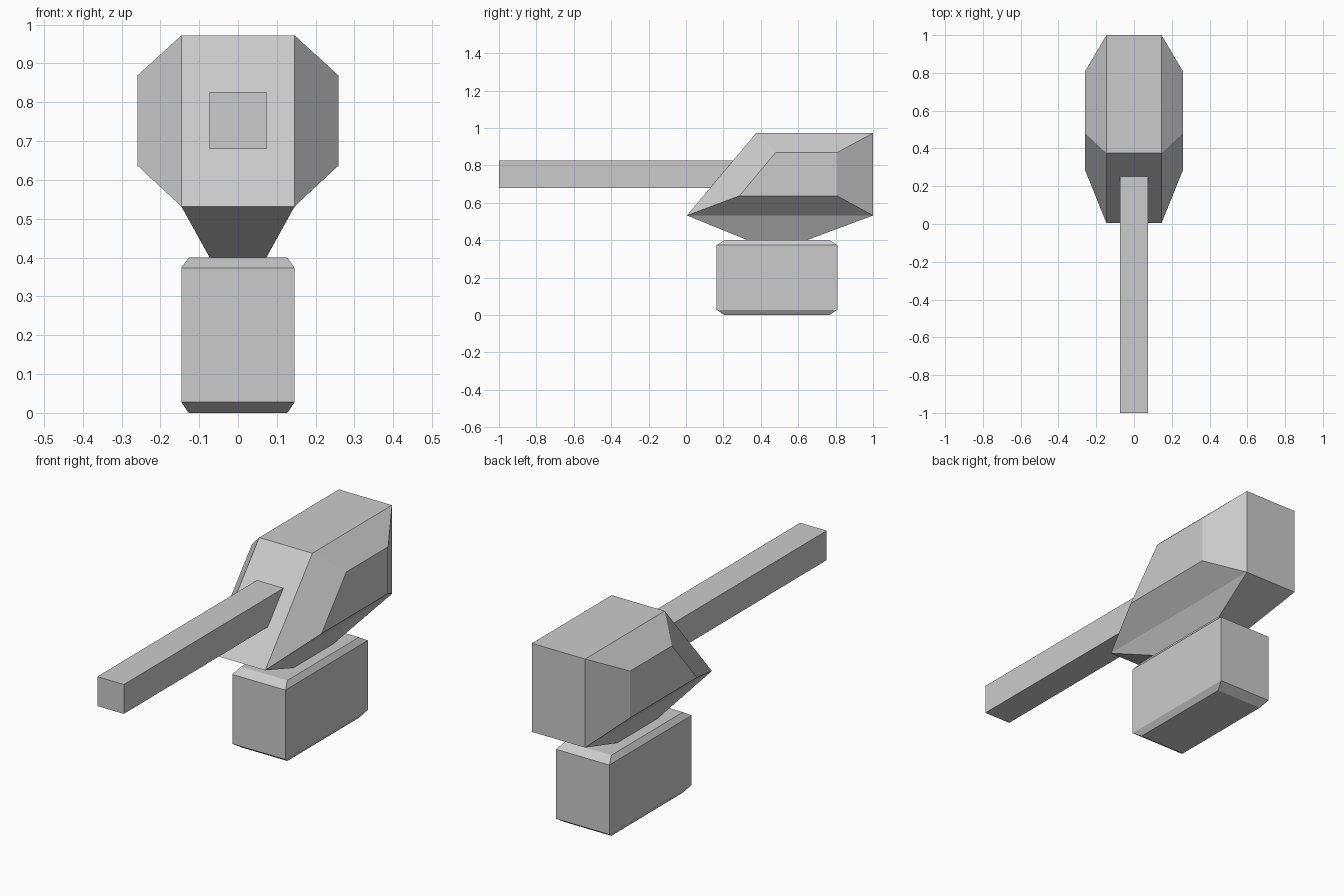
import bpy, bmesh

if "Cube" in bpy.data.objects:
    bpy.data.objects.remove(bpy.data.objects["Cube"])


def loft(name, rings, cap_first=True, cap_last=True):
    """Skin a stack of equal-length point rings into a flat-shaded object."""
    bm = bmesh.new()
    loops = [[bm.verts.new(p) for p in ring] for ring in rings]
    n = len(loops[0])
    for a, b in zip(loops, loops[1:]):
        for i in range(n):
            j = (i + 1) % n
            bm.faces.new((a[i], a[j], b[j], b[i]))
    if cap_first:
        bm.faces.new(loops[0])
    if cap_last:
        bm.faces.new(loops[-1])
    bmesh.ops.recalc_face_normals(bm, faces=bm.faces)
    mesh = bpy.data.meshes.new(name)
    bm.to_mesh(mesh)
    bm.free()
    obj = bpy.data.objects.new(name, mesh)
    bpy.context.collection.objects.link(obj)
    return obj


def rect(hx, y0, y1, z):
    """Horizontal rectangle centred on x = 0."""
    return [(-hx, y0, z), (hx, y0, z), (hx, y1, z), (-hx, y1, z)]


def side(profile, x):
    """Side profile (y, z) placed at a given x."""
    return [(x, y, z) for y, z in profile]


# Base block with chamfered top and bottom
loft("base", [rect(0.127, 0.206, 0.767, 0.0), rect(0.146, 0.164, 0.81, 0.028),
              rect(0.146, 0.164, 0.81, 0.373), rect(0.127, 0.206, 0.767, 0.40)])

# Tapered neck, widening up to the underside of the head
loft("neck", [rect(0.073, 0.33, 0.645, 0.40), rect(0.146, 0.005, 1.0, 0.532)],
     cap_last=False)

# Wedge-nosed head with smaller raised side panels
core = [(0.005, 0.532), (0.375, 0.972), (1.0, 0.972), (1.0, 0.532)]
panel = [(0.285, 0.637), (0.48, 0.869), (0.808, 0.869), (0.808, 0.637)]
loft("head", [side(panel, -0.259), side(core, -0.146),
              side(core, 0.146), side(panel, 0.259)])

# Square barrel, cut to meet the sloping nose
barrel = [(-1.0, 0.68), (-1.0, 0.826), (0.252, 0.826), (0.129, 0.68)]
loft("barrel", [side(barrel, -0.073), side(barrel, 0.073)])
